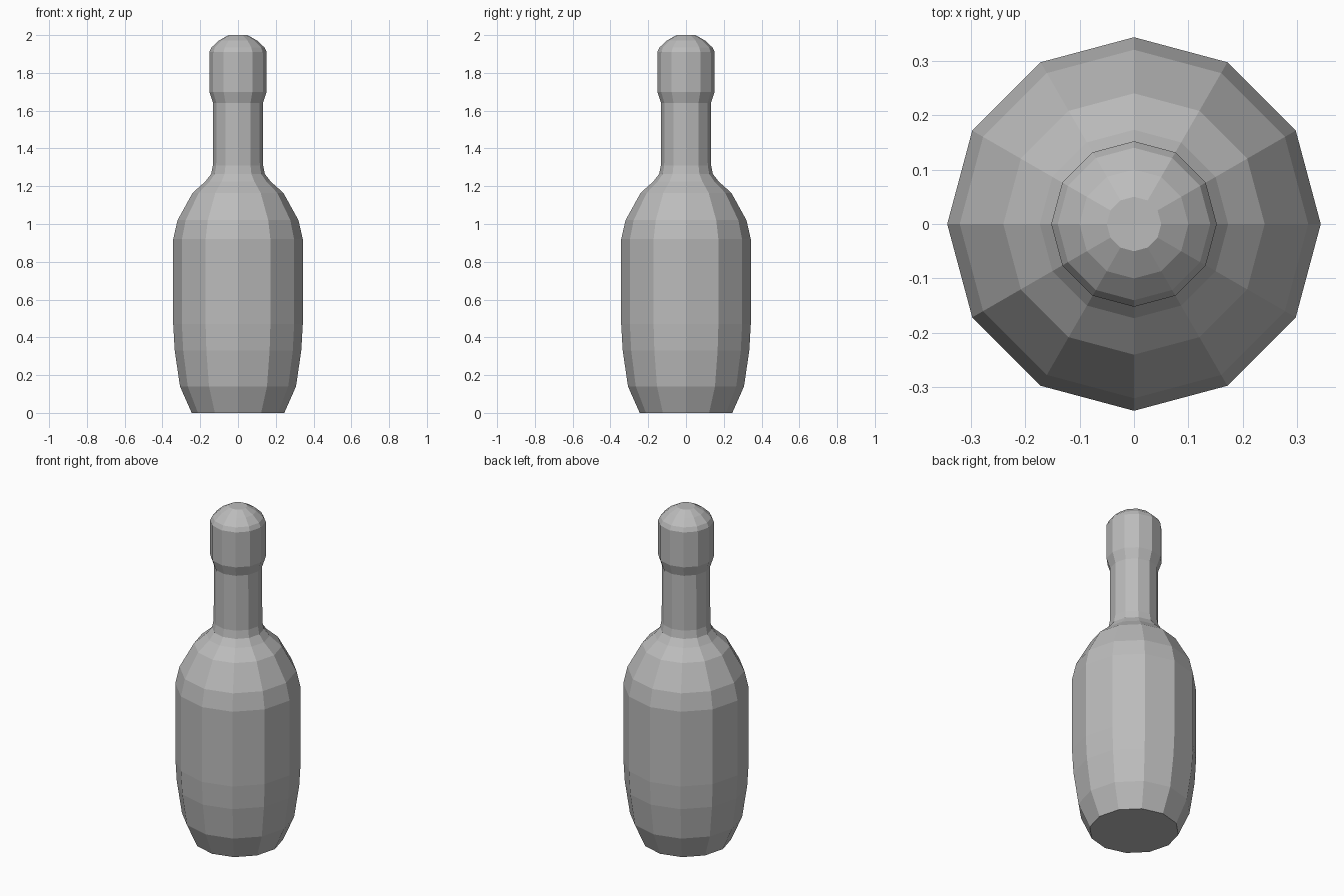
import bpy
import bmesh
import math

cube = bpy.data.objects.get("Cube")
if cube:
    bpy.data.objects.remove(cube, do_unlink=True)

SIDES = 12

# Profile from base to crown: (radius, height)
PROFILE = [
    (0.245, 0.0), (0.307, 0.14), (0.335, 0.33), (0.343, 0.47),   # belly
    (0.343, 0.92), (0.32, 1.02), (0.24, 1.165), (0.173, 1.225),  # shoulder
    (0.142, 1.265), (0.133, 1.31), (0.132, 1.64),                # neck
    (0.152, 1.70), (0.152, 1.91), (0.14, 1.935),                 # head
    (0.10, 1.972), (0.05, 2.0),
]


def make_material(name, color):
    mat = bpy.data.materials.new(name)
    mat.use_nodes = True
    mat.diffuse_color = color
    mat.node_tree.nodes["Principled BSDF"].inputs["Base Color"].default_value = color
    return mat


def lathe(name, profile, mat):
    """Stack rings of the profile, bridge them and cap both ends."""
    bm = bmesh.new()
    rings = []
    for r, z in profile:
        angles = [math.tau * i / SIDES for i in range(SIDES)]
        rings.append([bm.verts.new((r * math.cos(a), r * math.sin(a), z)) for a in angles])
    for low, high in zip(rings, rings[1:]):
        for i in range(SIDES):
            j = (i + 1) % SIDES
            bm.faces.new((low[i], low[j], high[j], high[i]))
    bm.faces.new(rings[0][::-1])
    bm.faces.new(rings[-1])
    mesh = bpy.data.meshes.new(name)
    bm.to_mesh(mesh)
    bm.free()
    mesh.materials.append(mat)
    obj = bpy.data.objects.new(name, mesh)
    bpy.context.collection.objects.link(obj)
    return obj


# Faceted bottle in one flat grey
lathe("bottle", PROFILE, make_material("grey", (0.5, 0.5, 0.5, 1.0)))
